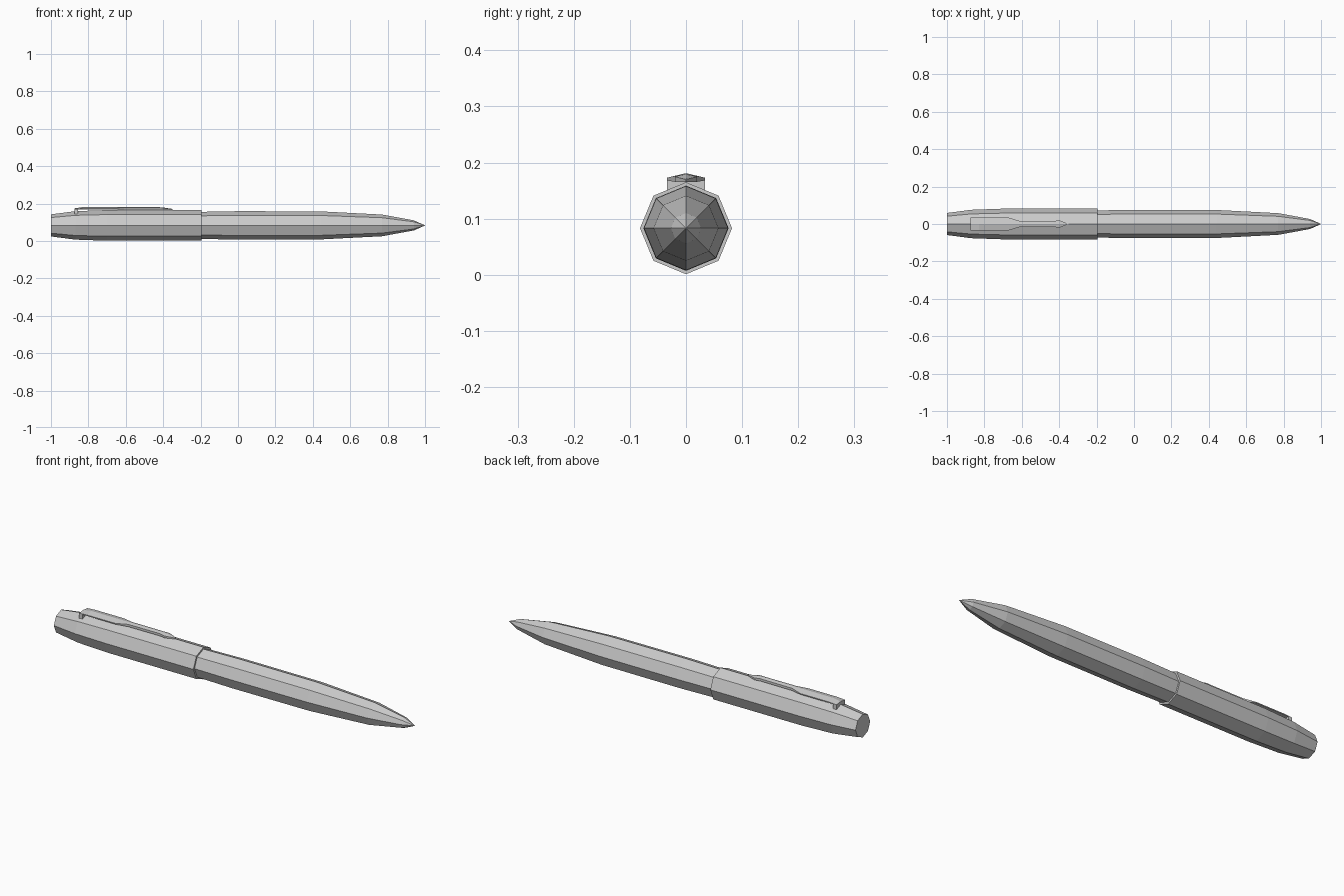
import bpy, bmesh, math

cube = bpy.data.objects.get("Cube")
if cube:
    bpy.data.objects.remove(cube)

SIDES = 8
AXIS_Z = 0.083

grey = bpy.data.materials.new("plain grey")
grey.use_nodes = True
colour = (0.6, 0.6, 0.6, 1)
grey.diffuse_color = colour
grey.node_tree.nodes["Principled BSDF"].inputs["Base Color"].default_value = colour


def finish(name, bm):
    bmesh.ops.recalc_face_normals(bm, faces=bm.faces)
    mesh = bpy.data.meshes.new(name)
    bm.to_mesh(mesh)
    bm.free()
    mesh.materials.append(grey)
    obj = bpy.data.objects.new(name, mesh)
    bpy.context.collection.objects.link(obj)
    return obj


def loft(name, rings):
    """Skin equal-sized rings of points and close both ends."""
    bm = bmesh.new()
    loops = [[bm.verts.new(p) for p in ring] for ring in rings]
    for a, b in zip(loops, loops[1:]):
        for i in range(len(a)):
            j = (i + 1) % len(a)
            bm.faces.new((a[i], a[j], b[j], b[i]))
    bm.faces.new(loops[0])
    bm.faces.new(loops[-1])
    bmesh.ops.remove_doubles(bm, verts=bm.verts, dist=0.0002)
    return finish(name, bm)


def octagon(x, r):
    turn = 2 * math.pi / SIDES
    return [(x, r * math.cos(i * turn), AXIS_Z + r * math.sin(i * turn))
            for i in range(SIDES)]


# Cap: closed at the rear, with a flat rim stepping in to the barrel
loft("cap", [octagon(x, r) for x, r in [
    (-1, 0.059), (-0.87, 0.076), (-0.7, 0.082), (-0.195, 0.082), (-0.195, 0.07)]])

# Barrel: gently swelling, then tapering to a point
loft("barrel", [octagon(x, r) for x, r in [
    (-0.22, 0.072), (0, 0.076), (0.44, 0.075), (0.77, 0.058),
    (0.94, 0.027), (1, 0.0005)]])


# Clip: ridged strip, wide at the rear, narrow neck and arrow tip
def clip_section(x, w, ridge, edge, bottom):
    return [(x, -w, bottom), (x, w, bottom), (x, w, edge),
            (x, 0, ridge), (x, -w, edge)]


loft("clip", [clip_section(*s) for s in [
    (-0.875, 0.034, 0.174, 0.17, 0.168),
    (-0.83, 0.034, 0.181, 0.173, 0.168),
    (-0.67, 0.034, 0.181, 0.173, 0.168),
    (-0.61, 0.016, 0.181, 0.177, 0.165),
    (-0.43, 0.015, 0.181, 0.177, 0.165),
    (-0.4, 0.02, 0.179, 0.175, 0.165),
    (-0.35, 0.001, 0.171, 0.17, 0.165)]])

# Clip mount: short block joining the clip to the cap
bm = bmesh.new()
bmesh.ops.create_cube(bm, size=1)
bmesh.ops.scale(bm, vec=(0.02, 0.068, 0.03), verts=bm.verts)
bmesh.ops.translate(bm, vec=(-0.865, 0, 0.155), verts=bm.verts)
finish("clip_mount", bm)
